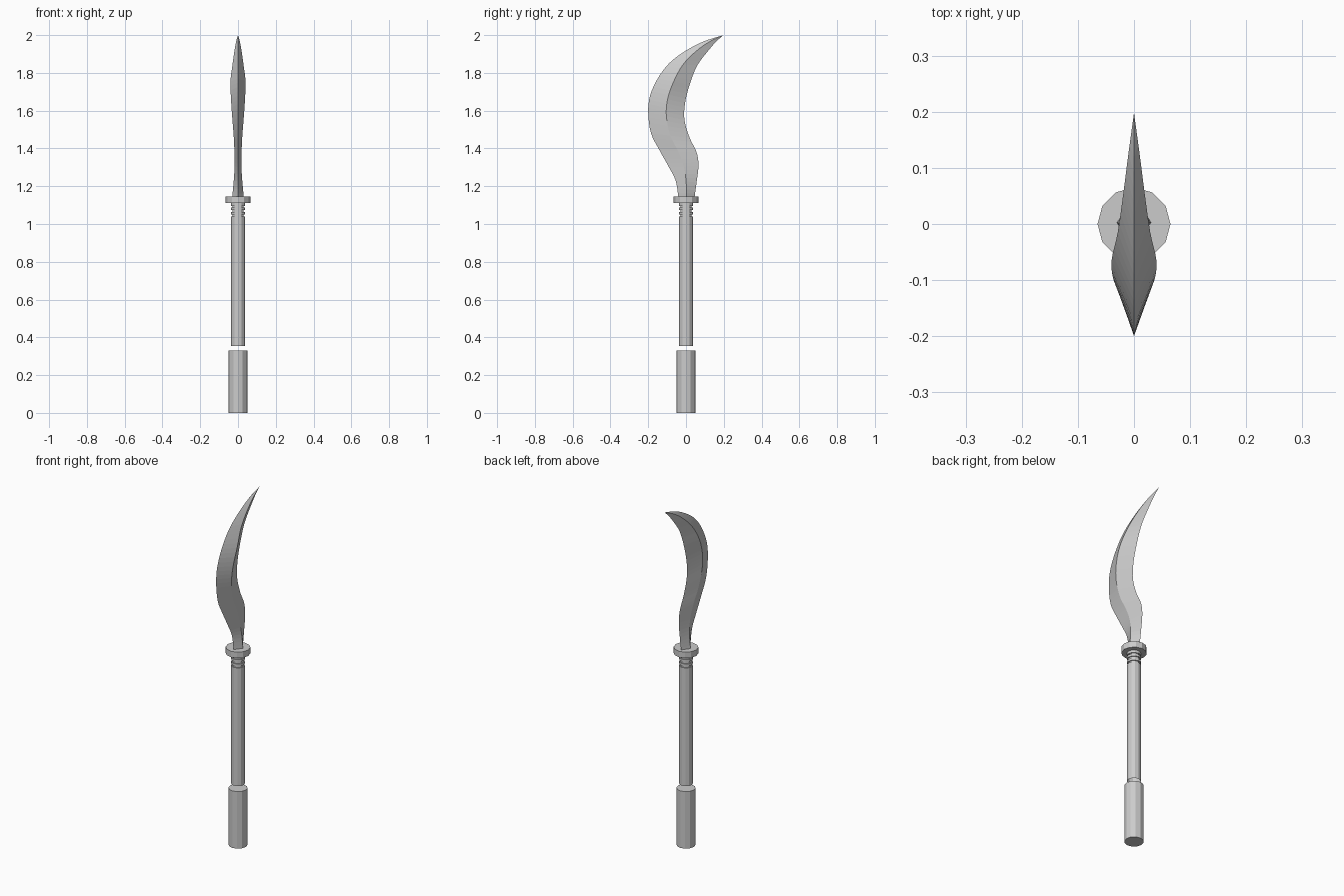
import bpy, bmesh, math
from mathutils import Vector

cube = bpy.data.objects.get("Cube")
if cube:
    bpy.data.objects.remove(cube, do_unlink=True)

grey = bpy.data.materials.new("plain grey")
grey.use_nodes = True
tone = (0.6, 0.6, 0.6, 1)
grey.diffuse_color = tone
grey.node_tree.nodes["Principled BSDF"].inputs["Base Color"].default_value = tone


def finish(name, bm):
    bmesh.ops.remove_doubles(bm, verts=bm.verts, dist=0.0001)
    bmesh.ops.recalc_face_normals(bm, faces=bm.faces)
    mesh = bpy.data.meshes.new(name)
    bm.to_mesh(mesh)
    bm.free()
    mesh.materials.append(grey)
    obj = bpy.data.objects.new(name, mesh)
    bpy.context.collection.objects.link(obj)
    return obj


def loft(name, rings, cap_start=True, cap_end=True):
    """Skin a list of equal-sized closed rings of points."""
    bm = bmesh.new()
    loops = [[bm.verts.new(p) for p in ring] for ring in rings]
    n = len(loops[0])
    for a, b in zip(loops, loops[1:]):
        for i in range(n):
            j = (i + 1) % n
            bm.faces.new((a[i], a[j], b[j], b[i]))
    if cap_start:
        bm.faces.new(loops[0])
    if cap_end:
        bm.faces.new(loops[-1])
    return finish(name, bm)


def turned(name, profile, sides=12, **caps):
    """Faceted turned part from (radius, height) pairs."""
    angles = [math.tau * i / sides for i in range(sides)]
    return loft(name, [[(r * math.cos(a), r * math.sin(a), z) for a in angles]
                       for r, z in profile], **caps)


def spline(points, steps):
    """Catmull-Rom interpolation through a list of vectors."""
    pts = [2 * points[0] - points[1]] + points + [2 * points[-1] - points[-2]]
    out = []
    for a, b, c, d in zip(pts, pts[1:], pts[2:], pts[3:]):
        for k in range(steps):
            t = k / steps
            out.append(0.5 * (2 * b + (c - a) * t + (2 * a - 5 * b + 4 * c - d) * t ** 2
                              + (3 * b - a - 3 * c + d) * t ** 3))
    return out + [points[-1]]


# Handle: separate pommel, shaft, grooved neck and guard
turned("pommel", [(0.05, 0), (0.05, 0.33)])
turned("shaft", [(0.036, 0.355), (0.036, 1.04)], cap_start=False)

neck = [(0.03, 1.035)]
for z in (1.05, 1.075):
    neck += [(0.03, z), (0.036, z), (0.036, z + 0.013), (0.03, z + 0.013)]
neck += [(0.03, 1.095), (0.036, 1.095), (0.036, 1.112)]
turned("grooved_neck", neck)
turned("guard", [(0.065, 1.11), (0.065, 1.145)])

# Blade stations: front edge (y, z), back edge (y, z), half thickness
stations = [
    (-0.04, 1.14, 0.045, 1.14, 0.031),
    (-0.055, 1.23, 0.056, 1.22, 0.023),
    (-0.09, 1.30, 0.066, 1.31, 0.018),
    (-0.14, 1.39, 0.056, 1.38, 0.019),
    (-0.185, 1.48, 0.02, 1.455, 0.023),
    (-0.20, 1.59, -0.008, 1.55, 0.031),
    (-0.19, 1.68, -0.005, 1.64, 0.037),
    (-0.15, 1.77, 0.02, 1.74, 0.04),
    (-0.09, 1.85, 0.06, 1.84, 0.029),
    (-0.01, 1.912, 0.12, 1.92, 0.019),
    (0.09, 1.965, 0.16, 1.966, 0.01),
    (0.198, 2.0, 0.198, 2.0, 0.0),
]
front = spline([Vector((0, s[0], s[1])) for s in stations], 4)
back = spline([Vector((0, s[2], s[3])) for s in stations], 4)
half = spline([Vector((s[4], 0, 0)) for s in stations], 4)

# Diamond cross-section with a ridge along the middle of each side
loft("curved_blade", [[f, (f + b) / 2 + w, b, (f + b) / 2 - w]
                      for f, b, w in zip(front, back, half)], cap_end=False)
